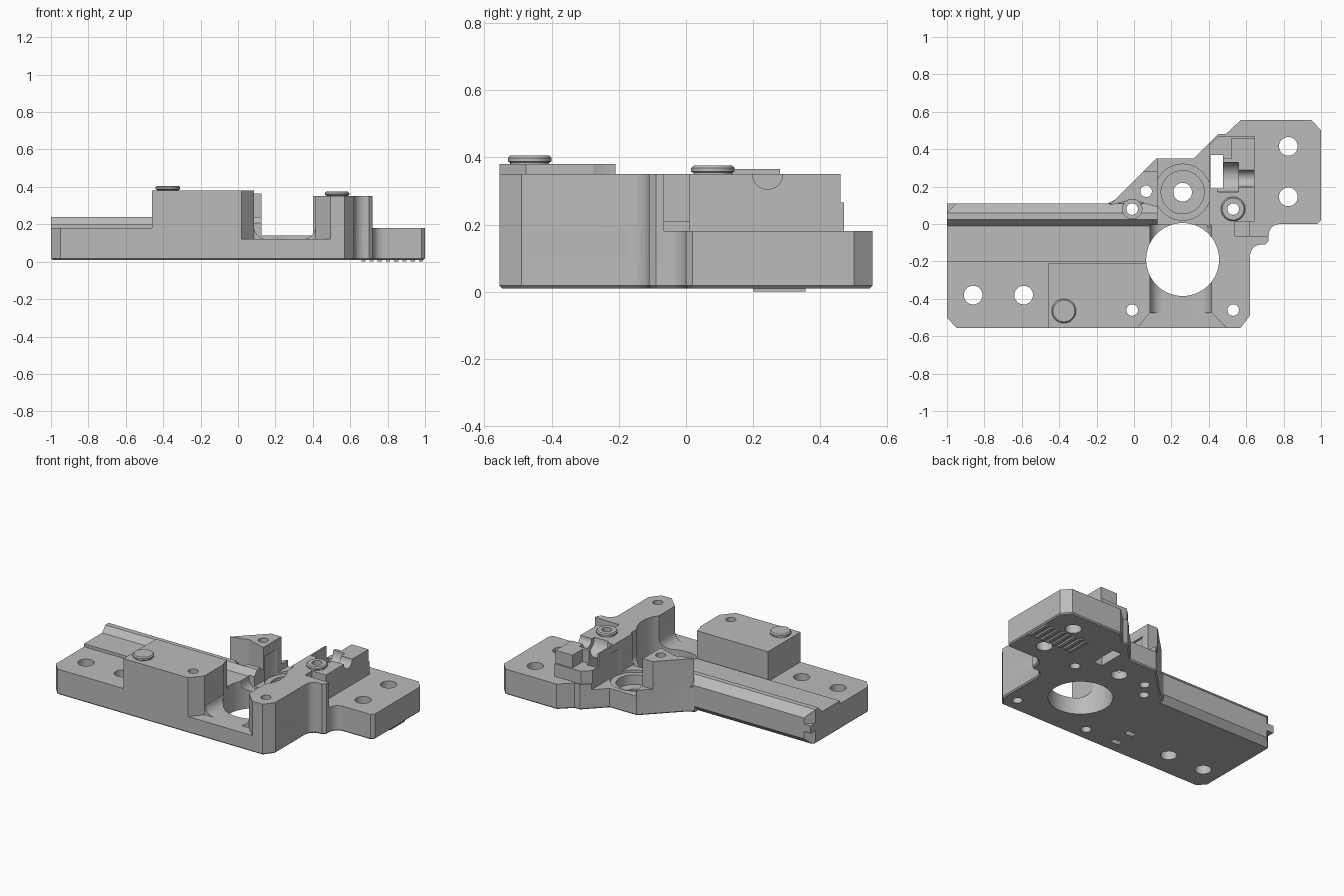
import bpy, bmesh, math
from math import cos, sin, pi

cube = bpy.data.objects.get("Cube")
if cube:
    bpy.data.objects.remove(cube, do_unlink=True)

grey = bpy.data.materials.new("light_grey")
grey.use_nodes = True
COLOUR = (0.5, 0.5, 0.5, 1)
grey.diffuse_color = COLOUR
grey.node_tree.nodes["Principled BSDF"].inputs["Base Color"].default_value = COLOUR


def prism(name, pts, lo, hi, axis="z"):
    """Extrude a closed 2D profile along an axis from lo to hi."""
    place = {"z": lambda a, b, c: (a, b, c),
             "y": lambda a, b, c: (a, c, b),
             "x": lambda a, b, c: (c, a, b)}[axis]
    bm = bmesh.new()
    low = [bm.verts.new(place(a, b, lo)) for a, b in pts]
    top = [bm.verts.new(place(a, b, hi)) for a, b in pts]
    bm.faces.new(low)
    bm.faces.new(top)
    n = len(pts)
    for i in range(n):
        j = (i + 1) % n
        bm.faces.new((low[i], low[j], top[j], top[i]))
    bmesh.ops.recalc_face_normals(bm, faces=bm.faces)
    mesh = bpy.data.meshes.new(name)
    bm.to_mesh(mesh)
    bm.free()
    mesh.materials.append(grey)
    obj = bpy.data.objects.new(name, mesh)
    bpy.context.scene.collection.objects.link(obj)
    return obj


def rect(x0, x1, y0, y1):
    return [(x0, y0), (x1, y0), (x1, y1), (x0, y1)]


def arc(cx, cy, r, a0=0, a1=360, n=8):
    return [(cx + r * cos(math.radians(a0 + (a1 - a0) * i / n)),
             cy + r * sin(math.radians(a0 + (a1 - a0) * i / n))) for i in range(n + 1)]


def disc(cx, cy, r, n=40):
    return arc(cx, cy, r, 0, 360, n)[:-1]


def combine(target, tool, operation):
    mod = target.modifiers.new("join", "BOOLEAN")
    mod.operation, mod.solver, mod.object = operation, "EXACT", tool
    bpy.context.view_layer.objects.active = target
    bpy.ops.object.modifier_apply(modifier=mod.name)
    bpy.data.objects.remove(tool, do_unlink=True)


def add(pts, lo, hi, axis="z"):
    combine(body, prism("addition", pts, lo, hi, axis), "UNION")


def cut(pts, lo, hi, axis="z"):
    combine(body, prism("cutter", pts, lo, hi, axis), "DIFFERENCE")


# Base plate
FLOOR, DECK = 0.12, 0.18
outline = ([(-1, -.5), (-.95, -.555), (.57, -.555), (.62, -.49)]
           + arc(.68, -.17, .06, 180, 90, 5) + [(.7, -.11), (.72, -.09)]
           + arc(.78, -.06, .06, 180, 90, 5)
           + [(.98, 0), (1, .02), (1, .5), (.95, .555), (.57, .555), (.49, .48),
              (.45, .48), (.32, .35), (.12, .35), (-.1, .13), (-.14, .11),
              (-.95, .11), (-1, .06)])
body = prism("mount_body", outline, .01, DECK)

# Bottom rim chamfer
bm = bmesh.new()
bm.from_mesh(body.data)
rim = [e for e in bm.edges if all(v.co.z < .02 for v in e.verts)]
bmesh.ops.bevel(bm, geom=rim, offset=.008, segments=1, affect="EDGES")
bm.to_mesh(body.data)
bm.free()

# Raised rear deck with a ridge along the back edge
add([(-.2, .1), (-.2, .2), (-.01, .2), (.025, .24), (.06, .24), (.11, .19), (.11, .1)],
    -1, .125, "x")
cut([(-1.1, .2), (-1.1, -.04), (-.95, .11), (-.95, .2)], .15, .5)

# Front left block, rear corner post and right block
add(rect(-.46, .085, -.555, -.21), .1, .38)
add([(-.13, .1), (.05, .28), (.125, .28), (.125, .09), (-.01, .13)], .1, .365)
add([(.4, -.555), (.57, -.555), (.62, -.49)] + arc(.68, -.17, .06, 180, 90, 5)
    + [(.7, -.11), (.72, -.09), (.72, -.065), (.54, -.065), (.54, .01), (.645, .01),
       (.645, .35), (.4, .35)], .1, .35)

# Stepped clamp behind the right block
add([(.4, .3), (.645, .3), (.645, .47), (.45, .47), (.4, .42)], .1, .265)
add(rect(.52, .645, .34, .46), .2, .35)
add(rect(.54, .62, -.07, .015), .1, .21)

# Rounded channel, flared at the front
channel = ([(.085, .6)] + arc(.155, FLOOR + .07, .07, 180, 270)
           + arc(.345, FLOOR + .07, .07, 270, 360) + [(.415, .6)])
cut(channel, -.7, -.005, "y")
cut([(-.02, -.6), (.086, -.475), (.414, -.475), (.54, -.6)], FLOOR, .6)

# Low shelf around the bearing pocket
cut([(.125, -.02), (.4, -.02), (.4, .6), (.125, .6)], .14, .6)

# Large bore, stepped bearing pocket and shaft hole
cut(disc(.26, -.19, .195, 64), -.1, .6)
cut(disc(.26, .17, .15, 56), .125, .3)
cut(disc(.26, .17, .115, 48), .06, .3)
cut(disc(.26, .17, .05), -.1, .3)

# Through slot and stepped cross bores in the clamp
cut(rect(.41, .475, .19, .37), -.1, .6)
cut(disc(.25, .35, .08), .45, .56, "x")
cut(disc(.243, .35, .045), .55, .8, "x")

# Screw holes
for x, y, r in [(-.86, -.38, .05), (-.59, -.38, .05), (.825, .415, .05), (.825, .145, .05),
                (-.01, -.46, .031), (.53, -.46, .031), (.53, .08, .031),
                (-.01, .08, .031), (.065, .175, .031)]:
    cut(disc(x, y, r, 32), -.1, .6)
cut(disc(-.01, .08, .052), .17, .6)

# Blind slots in the underside
for y in (-.33, -.46):
    cut(rect(-.275, -.215, y - .018, y + .018), -.1, .05)

# Chamfer under the rear edge
cut([(.06, 0), (.13, 0), (.13, .07)], -1.1, -.14, "x")


def lathe(name, x, y, z, profile, n=40):
    """Revolve a closed radius and height profile around a vertical axis."""
    bm = bmesh.new()
    rings = [[bm.verts.new((x + r * cos(2 * pi * i / n), y + r * sin(2 * pi * i / n), z + h))
              for i in range(n)] for r, h in profile]
    for a, b in zip(rings, rings[1:] + rings[:1]):
        for i in range(n):
            j = (i + 1) % n
            bm.faces.new((a[i], a[j], b[j], b[i]))
    bmesh.ops.recalc_face_normals(bm, faces=bm.faces)
    mesh = bpy.data.meshes.new(name)
    bm.to_mesh(mesh)
    bm.free()
    mesh.materials.append(grey)
    obj = bpy.data.objects.new(name, mesh)
    bpy.context.scene.collection.objects.link(obj)
    return obj


# Flanged buttons on top of the blocks
def flange(inner):
    return [(inner, -.02), (.058, -.02), (.058, .004), (.065, .008),
            (.065, .018), (.058, .025), (inner, .025)]


left_button = lathe("left_button", -.375, -.465, .38, flange(.0005))
right_bushing = lathe("right_bushing", .53, .08, .35, flange(.031))

# Grip bars under the right plate
bars = [prism("grip_bar", rect(x - .011, x + .011, .2, .355), 0, .015)
        for x in [.67 + .044 * i for i in range(8)]]

# Smooth round walls, keeping machined edges crisp
bpy.ops.object.select_all(action="DESELECT")
for obj in (body, left_button, right_bushing):
    obj.select_set(True)
bpy.context.view_layer.objects.active = body
bpy.ops.object.shade_smooth_by_angle(angle=math.radians(25))
